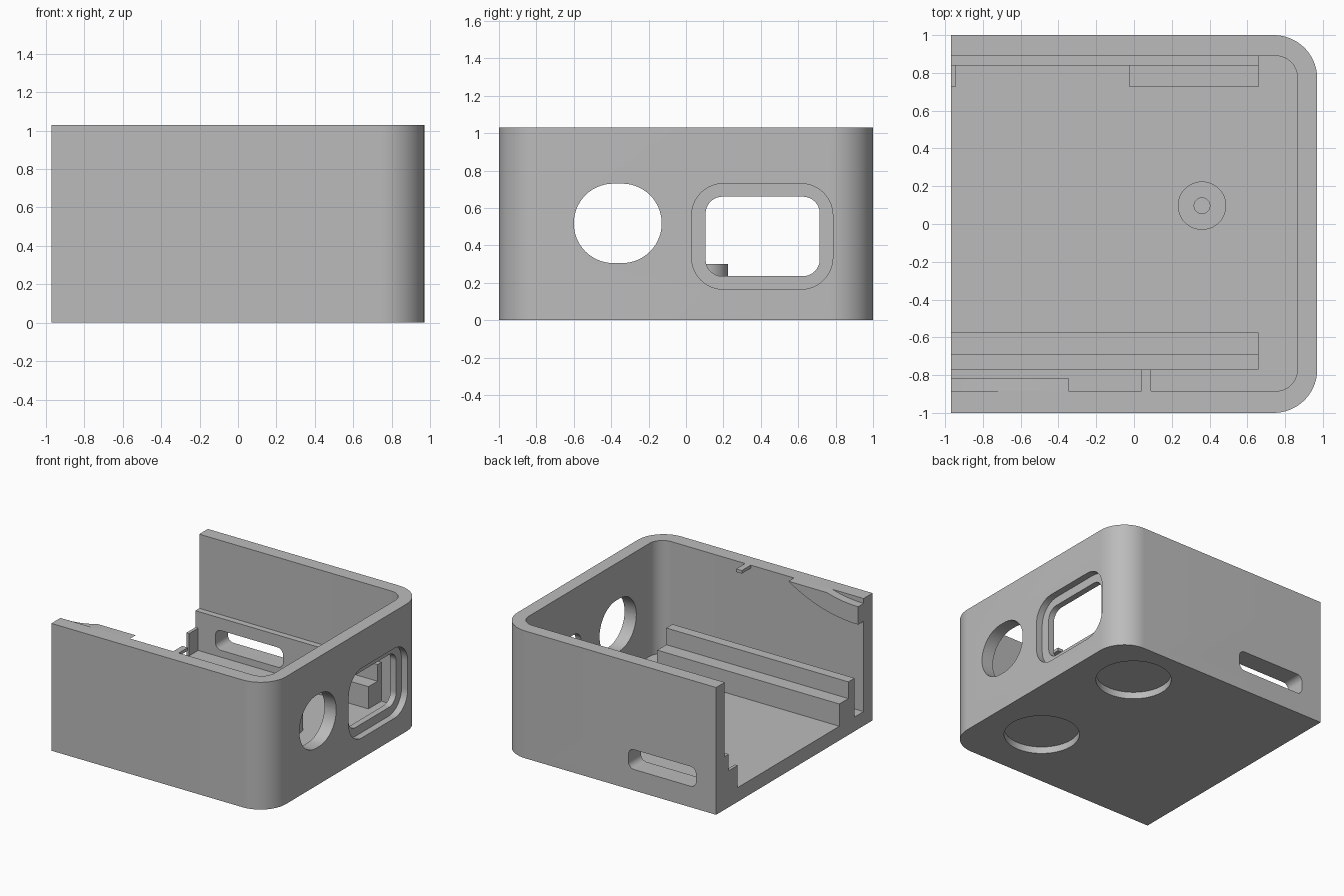
import bpy
import bmesh
from math import sin, cos, pi, asin
from mathutils import Vector

cube = bpy.data.objects.get("Cube")
if cube:
    bpy.data.objects.remove(cube, do_unlink=True)

grey = bpy.data.materials.new("plain_grey")
grey.use_nodes = True
grey.diffuse_color = (0.5, 0.5, 0.5, 1)
grey.node_tree.nodes["Principled BSDF"].inputs["Base Color"].default_value = (0.5, 0.5, 0.5, 1)

LEFT, RAIL_END = -0.97, 0.66
FLOOR, TOP = 0.115, 1.03
STEP, LEDGE = 0.295, 0.43


def rounded(u0, u1, v0, v1, radii, seg=14):
    """Rectangle outline; radii are for the corners low-low, high-low, high-high, low-high."""
    pts = []
    corners = ((u0, v0, 1, 1), (u1, v0, -1, 1), (u1, v1, -1, -1), (u0, v1, 1, -1))
    for i, ((u, v, du, dv), r) in enumerate(zip(corners, radii)):
        if r == 0:
            pts.append((u, v))
            continue
        for k in range(seg + 1):
            a = pi + (i + k / seg) * pi / 2
            pts.append((u + du * r + r * cos(a), v + dv * r + r * sin(a)))
    return pts


def circle(u, v, r, seg=48):
    return [(u + r * cos(2 * pi * k / seg), v + r * sin(2 * pi * k / seg)) for k in range(seg)]


def prism(name, pts, axis, lo, hi):
    """Extrude an outline along one axis."""
    place = {"X": lambda u, v, t: (t, u, v),
             "Y": lambda u, v, t: (u, t, v),
             "Z": lambda u, v, t: (u, v, t)}[axis]
    bm = bmesh.new()
    face = bm.faces.new([bm.verts.new(place(u, v, lo)) for u, v in pts])
    ext = bmesh.ops.extrude_face_region(bm, geom=[face])
    moved = [g for g in ext["geom"] if isinstance(g, bmesh.types.BMVert)]
    bmesh.ops.translate(bm, verts=moved, vec=Vector(place(0, 0, hi - lo)))
    bmesh.ops.recalc_face_normals(bm, faces=bm.faces)
    mesh = bpy.data.meshes.new(name)
    bm.to_mesh(mesh)
    bm.free()
    mesh.materials.append(grey)
    obj = bpy.data.objects.new(name, mesh)
    bpy.context.collection.objects.link(obj)
    return obj


def box(name, x0, x1, y0, y1, z0, z1):
    return prism(name, rounded(x0, x1, y0, y1, (0,) * 4), "Z", z0, z1)


def cut(obj, *shape):
    """Subtract a prism and discard the cutter."""
    cutter = prism("cutter", *shape)
    cutter.hide_render = True
    mod = obj.modifiers.new("cut", "BOOLEAN")
    mod.operation = "DIFFERENCE"
    mod.solver = "EXACT"
    mod.object = cutter
    bpy.context.view_layer.objects.active = obj
    bpy.ops.object.modifier_apply(modifier=mod.name)
    bpy.data.objects.remove(cutter, do_unlink=True)


# Open-ended tray with rounded right corners
shell = prism("case_shell", rounded(LEFT, 0.97, -1, 1, (0, 0.23, 0.23, 0)), "Z", 0, TOP)
cut(shell, rounded(-1.2, 0.865, -0.885, 0.89, (0, 0.115, 0.115, 0)), "Z", FLOOR, 1.3)

# Oblong hole and recessed window in the right wall
cut(shell, rounded(-0.6, -0.13, 0.305, 0.73, (0.212,) * 4), "X", 0.8, 1.1)
cut(shell, rounded(0.03, 0.785, 0.165, 0.73, (0.17,) * 4), "X", 0.915, 1.1)
cut(shell, rounded(0.105, 0.715, 0.235, 0.66, (0.09,) * 4), "X", 0.8, 1.1)

# Round recesses under the floor
for y in (0.59, -0.47):
    cut(shell, circle(0.5, y, 0.28, 64), "Z", -0.1, 0.055)

# Back ledge, with the cable slot running through it and the wall
back_ledge = box("back_ledge", LEFT, RAIL_END, 0.84, 0.89, FLOOR, LEDGE)
for part in (shell, back_ledge):
    cut(part, rounded(-0.79, -0.185, 0.17, 0.33, (0.05,) * 4), "Y", 0.8, 1.1)

# Lower back steps on either side of the slot
box("back_step_long", -0.025, RAIL_END, 0.725, 0.84, FLOOR, STEP)
box("back_step_stub", LEFT, -0.945, 0.725, 0.84, FLOOR, STEP)

# Stepped front rail
prism("front_rail", [(-0.77, FLOOR), (-0.575, FLOOR), (-0.575, STEP),
                     (-0.69, STEP), (-0.69, LEDGE), (-0.77, LEDGE)], "X", LEFT, RAIL_END)

# Floor post with a screw hole
post = prism("screw_post", circle(0.36, 0.097, 0.128), "Z", FLOOR, 0.3)
cut(post, circle(0.36, 0.097, 0.042, 24), "Z", 0.13, 0.5)

# Curved band and small nub at the top of the front wall
centre_z = 1.99


def arc(radius, seg=20):
    end = asin((radius ** 2 - (centre_z - TOP) ** 2) ** 0.5 / radius)
    return [(LEFT + radius * sin(end * k / seg), centre_z - radius * cos(end * k / seg))
            for k in range(seg + 1)]


prism("curved_band", arc(1.145) + arc(1.0)[::-1], "Y", -0.885, -0.815)
box("wall_nub", 0.04, 0.09, -0.885, -0.77, TOP - 0.025, TOP)

# Smooth the curved walls, keeping edges sharp
for obj in bpy.context.collection.objects:
    if obj.type == "MESH" and grey.name in obj.data.materials:
        bpy.ops.object.select_all(action="DESELECT")
        obj.select_set(True)
        bpy.context.view_layer.objects.active = obj
        bpy.ops.object.shade_smooth_by_angle()
